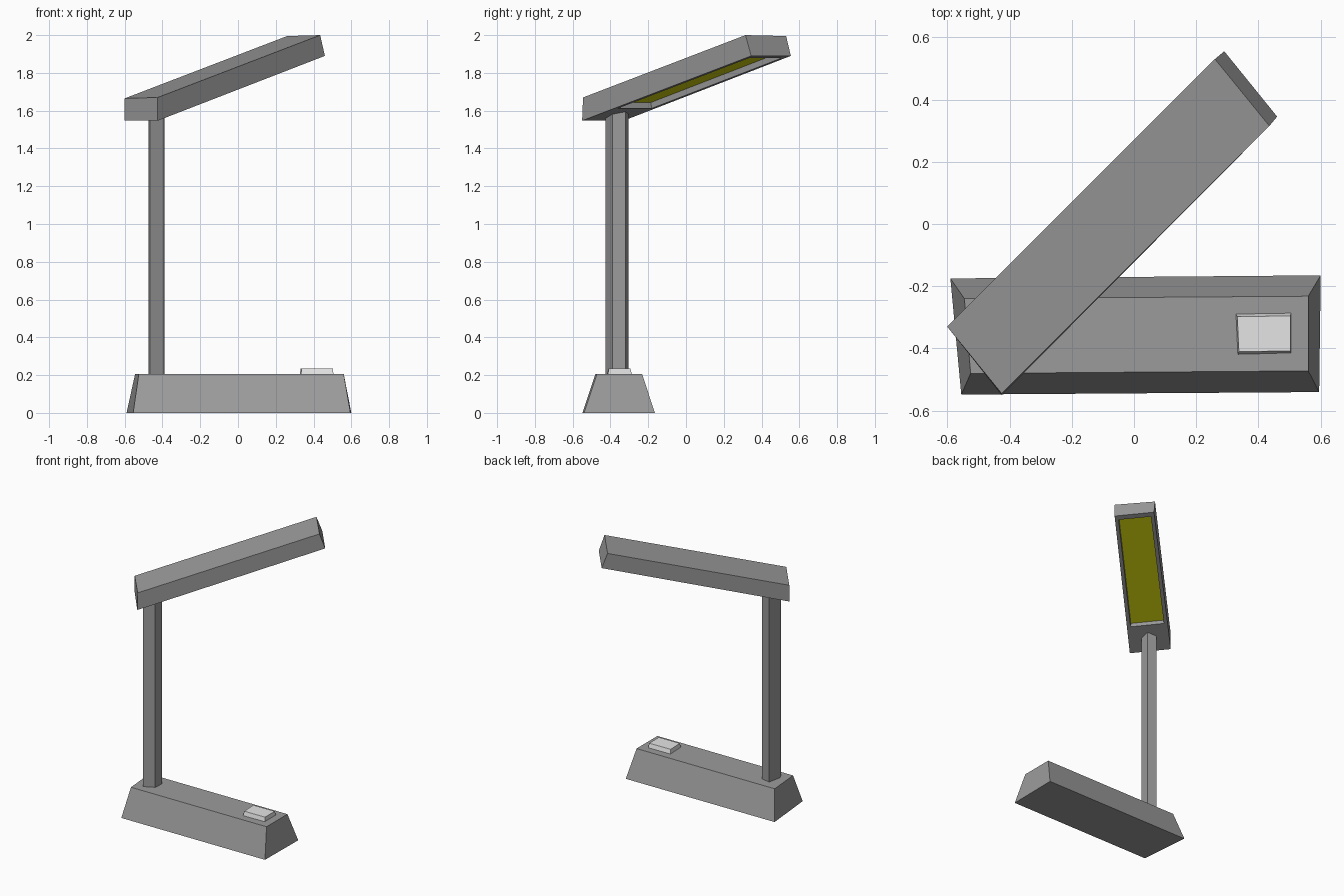
import bpy, bmesh
from mathutils import Vector

cube = bpy.data.objects.get("Cube")
if cube:
    bpy.data.objects.remove(cube, do_unlink=True)


def material(name, color):
    m = bpy.data.materials.new(name)
    m.use_nodes = True
    m.diffuse_color = color
    m.node_tree.nodes["Principled BSDF"].inputs["Base Color"].default_value = color
    return m


grey = material("body grey", (0.33, 0.33, 0.33, 1))
pale = material("switch pale grey", (0.78, 0.78, 0.78, 1))
yellow = material("light yellow", (0.68, 0.68, 0.005, 1))


def loft(name, rings, mats, first_cap=0):
    """Skin a stack of matching rings and cap both ends."""
    bm = bmesh.new()
    loops = [[bm.verts.new(p) for p in ring] for ring in rings]
    for a, b in zip(loops, loops[1:]):
        for i in range(len(a)):
            j = (i + 1) % len(a)
            bm.faces.new((a[i], a[j], b[j], b[i]))
    bm.faces.new(loops[0][::-1]).material_index = first_cap
    bm.faces.new(loops[-1])
    bmesh.ops.recalc_face_normals(bm, faces=bm.faces)
    mesh = bpy.data.meshes.new(name)
    bm.to_mesh(mesh)
    bm.free()
    for m in mats:
        mesh.materials.append(m)
    obj = bpy.data.objects.new(name, mesh)
    bpy.context.collection.objects.link(obj)
    return obj


def level(points, z):
    return [Vector((x, y, z)) for x, y in points]


# Tapered base
foot = [(-0.555, -0.548), (0.595, -0.54), (0.6, -0.165), (-0.59, -0.175)]
deck = [(-0.525, -0.48), (0.56, -0.472), (0.56, -0.232), (-0.545, -0.24)]
loft("base", [level(foot, 0), level(deck, 0.205)], [grey])

# Switch on the base
low = [(0.333, -0.42), (0.505, -0.415), (0.505, -0.285), (0.327, -0.288)]
high = [(0.337, -0.41), (0.503, -0.408), (0.503, -0.295), (0.332, -0.298)]
loft("switch", [level(low, 0.2), level(high, 0.235)], [pale])

# Five-sided post
section = [(-0.465, -0.425), (-0.393, -0.39), (-0.388, -0.32),
           (-0.455, -0.305), (-0.475, -0.4)]
loft("post", [level(section, 0.2), level(section, 1.62)], [grey])

# Tilted lamp head with a recessed light underneath
under = (level([(-0.6, -0.33), (-0.425, -0.55)], 1.547)
         + level([(0.46, 0.345), (0.29, 0.555)], 1.89))
top = [Vector(p) for p in ((-0.6, -0.33, 1.665), (-0.425, -0.545, 1.67),
                           (0.435, 0.315, 2.0), (0.26, 0.53, 1.995))]


def on_under(u, v):
    return under[0].lerp(under[1], u).lerp(under[3].lerp(under[2], u), v)


opening = [on_under(u, v) for u, v in ((0.09, 0.19), (0.91, 0.19), (0.91, 0.97), (0.09, 0.97))]
inward = (under[1] - under[0]).cross(under[3] - under[0]).normalized() * 0.032
light = [p + inward for p in opening]
loft("lamp_head", [light, opening, under, top], [grey, yellow], first_cap=1)
